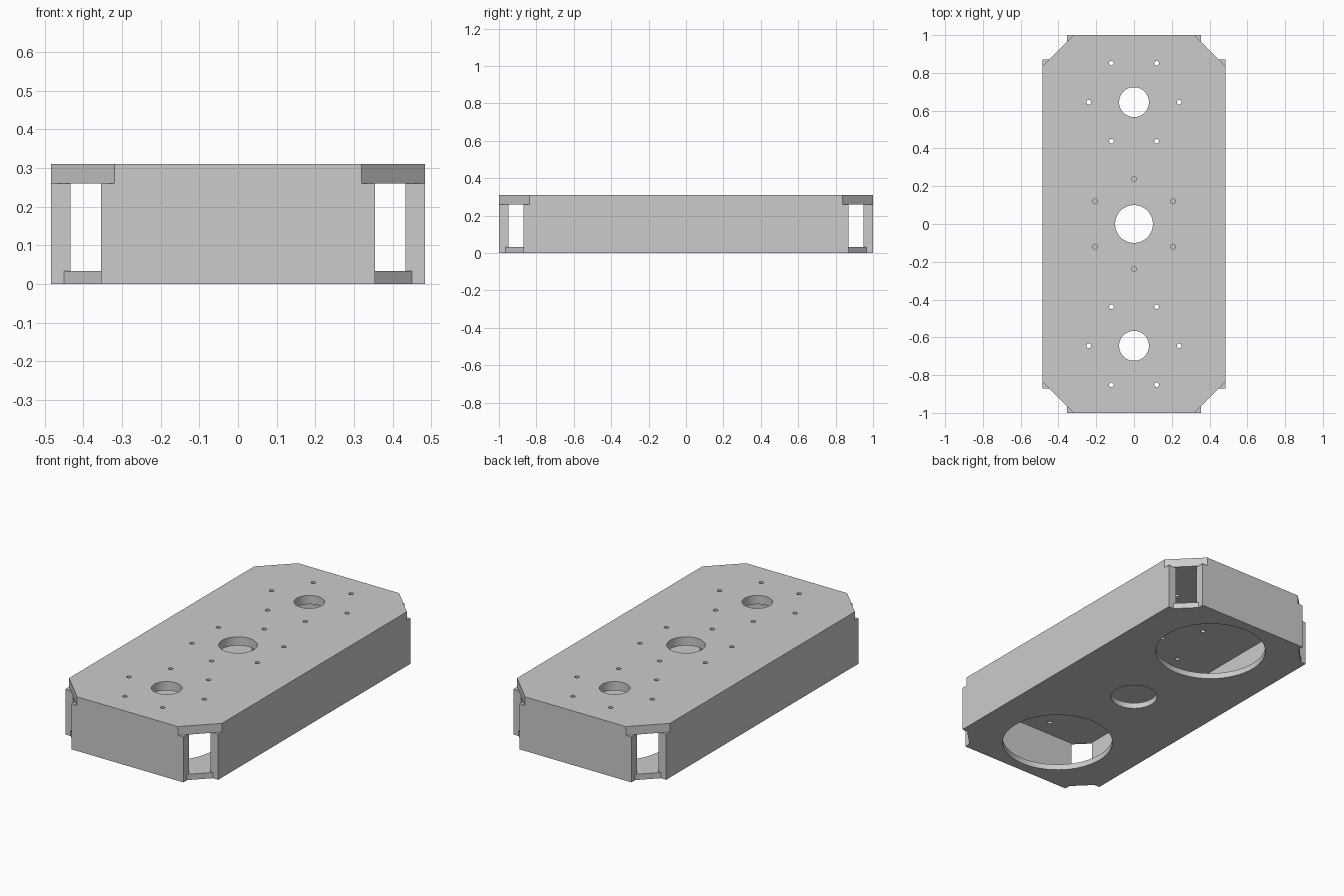
import bpy, bmesh, math

cube = bpy.data.objects.get("Cube")
if cube:
    bpy.data.objects.remove(cube, do_unlink=True)

HX, HY, HEIGHT = 0.484, 1.0, 0.31    # half width, half length, height
WALL, TOP_T, BASE_T = 0.05, 0.05, 0.033
CORNER = 0.164                       # chamfer of both plates
SIDE_Y, END_X = 0.87, 0.354          # half lengths of the walls
DRIVER_Y = 0.645                     # distance of the outer openings

grey = bpy.data.materials.new("plain grey")
grey.use_nodes = True
COLOUR = (0.6, 0.6, 0.6, 1)
grey.diffuse_color = COLOUR
grey.node_tree.nodes["Principled BSDF"].inputs["Base Color"].default_value = COLOUR


def prism(name, outline, z0, z1):
    """Extrude a counter-clockwise outline from z0 to z1."""
    bm = bmesh.new()
    face = bm.faces.new([bm.verts.new((x, y, z0)) for x, y in outline])
    ext = bmesh.ops.extrude_face_region(bm, geom=[face])
    verts = [g for g in ext["geom"] if isinstance(g, bmesh.types.BMVert)]
    bmesh.ops.translate(bm, verts=verts, vec=(0, 0, z1 - z0))
    bmesh.ops.recalc_face_normals(bm, faces=bm.faces)
    mesh = bpy.data.meshes.new(name)
    bm.to_mesh(mesh)
    bm.free()
    mesh.materials.append(grey)
    obj = bpy.data.objects.new(name, mesh)
    bpy.context.collection.objects.link(obj)
    return obj


def rect(x0, x1, y0, y1):
    return [(x0, y0), (x1, y0), (x1, y1), (x0, y1)]


def circle(x, y, r, n):
    return [(x + r * math.cos(math.tau * i / n), y + r * math.sin(math.tau * i / n))
            for i in range(n)]


def combine(target, other, operation):
    """Apply a boolean and remove the second object."""
    bpy.context.view_layer.objects.active = target
    mod = target.modifiers.new("join", 'BOOLEAN')
    mod.object, mod.operation, mod.solver = other, operation, 'EXACT'
    bpy.ops.object.modifier_apply(modifier=mod.name)
    bpy.data.objects.remove(other, do_unlink=True)


# Chamfered plates
cx, cy = HX - CORNER, HY - CORNER
octagon = [(HX, -cy), (HX, cy), (cx, HY), (-cx, HY),
           (-HX, cy), (-HX, -cy), (-cx, -HY), (cx, -HY)]
housing = prism("speaker_housing", octagon, HEIGHT - TOP_T, HEIGHT)
base = prism("base_plate", octagon, 0, BASE_T)

# Side and end walls, open at the corners
roof = HEIGHT - TOP_T
walls = []
for s in (-1, 1):
    xs = sorted((s * HX, s * (HX - WALL)))
    ys = sorted((s * HY, s * (HY - WALL)))
    walls.append(prism("side_wall", rect(*xs, -SIDE_Y, SIDE_Y), 0, roof))
    walls.append(prism("end_wall", rect(-END_X, END_X, *ys), 0, roof))
for part in walls + [base]:
    combine(housing, part, 'UNION')

# Openings: (x, y, radius, sides, through the top plate)
holes = [(0, 0, 0.1, 64, True), (0, 0, 0.125, 64, False)]
for s in (-1, 1):
    holes += [(0, s * DRIVER_Y, 0.079, 64, True), (0, s * DRIVER_Y, 0.297, 96, False)]
# Rings of six screw holes in the top plate
for y, turn in ((0, 30), (DRIVER_Y, 0), (-DRIVER_Y, 0)):
    for k in range(6):
        a = math.radians(turn + 60 * k)
        holes.append((0.239 * math.cos(a), y + 0.239 * math.sin(a), 0.0125, 24, True))
for x, y, r, n, top in holes:
    z0, z1 = (roof - 0.05, HEIGHT + 0.05) if top else (-0.05, BASE_T + 0.05)
    combine(housing, prism("hole_cutter", circle(x, y, r, n), z0, z1), 'DIFFERENCE')

# Clean flat faces, then smooth the round holes
bm = bmesh.new()
bm.from_mesh(housing.data)
bmesh.ops.remove_doubles(bm, verts=bm.verts, dist=1e-5)
bmesh.ops.dissolve_limit(bm, angle_limit=math.radians(0.5), verts=bm.verts, edges=bm.edges)
bmesh.ops.triangulate(bm, faces=[f for f in bm.faces if len(f.verts) > 4])
bm.to_mesh(housing.data)
bm.free()
bpy.ops.object.select_all(action='DESELECT')
housing.select_set(True)
bpy.context.view_layer.objects.active = housing
bpy.ops.object.shade_smooth_by_angle(angle=math.radians(30))
